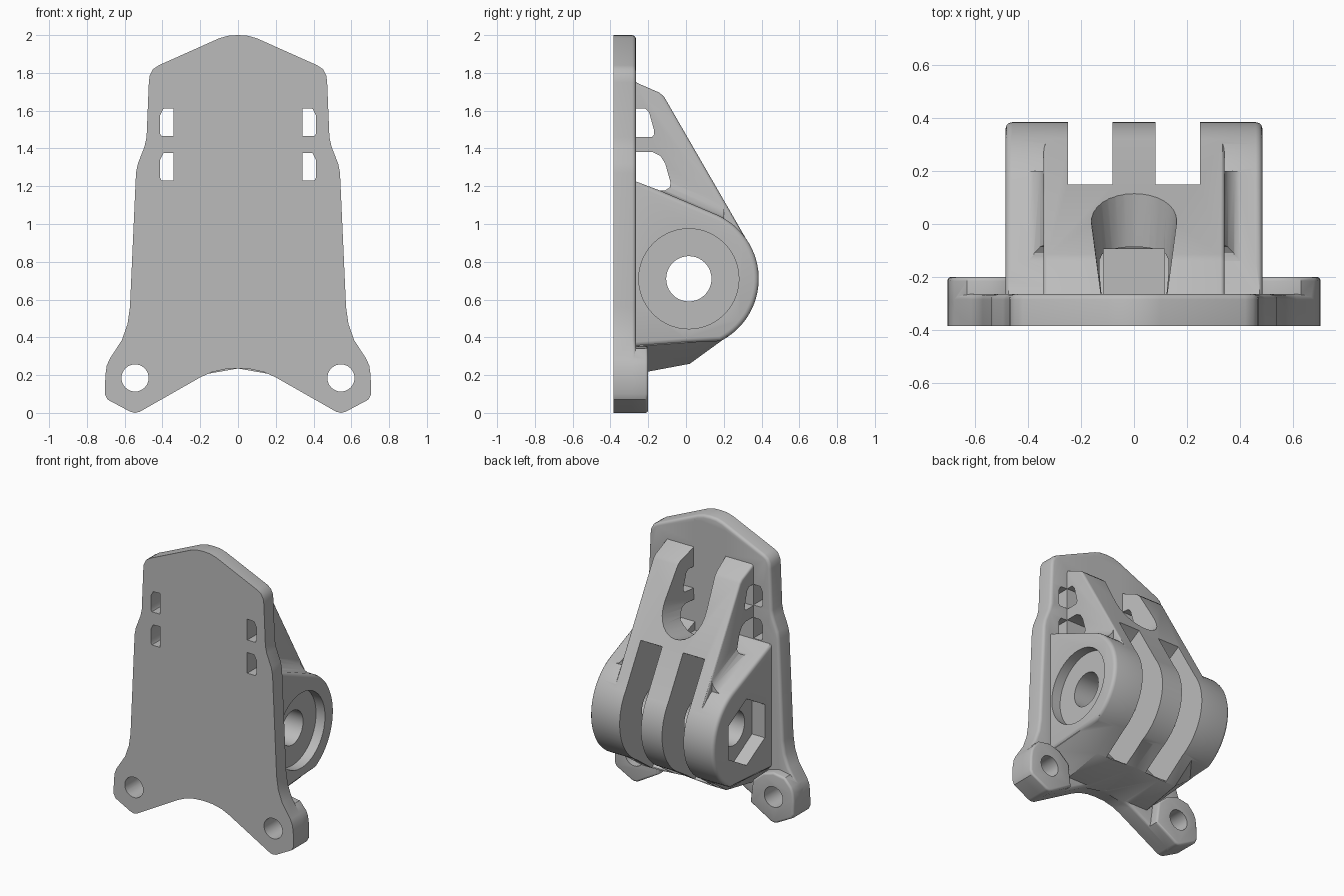
import bpy, bmesh
from math import cos, sin, radians, pi

if "Cube" in bpy.data.objects:
    bpy.data.objects.remove(bpy.data.objects["Cube"], do_unlink=True)

grey = bpy.data.materials.new("plain_grey")
grey.use_nodes = True
grey.diffuse_color = (0.5, 0.5, 0.5, 1)
grey.node_tree.nodes["Principled BSDF"].inputs["Base Color"].default_value = (0.5, 0.5, 0.5, 1)

PIVOT = (0.015, 0.71)
FRONT, BACK = -0.385, -0.265


def loft(name, axis, sections, bevel=(), width=0.025):
    """Join outlines at positions along x or y; round the rims of the caps listed in bevel."""
    bm = bmesh.new()
    rings = []
    for pos, pts in sections:
        rings.append([bm.verts.new((pos, a, b) if axis == "x" else (a, pos, b)) for a, b in pts])
    for lo, hi in zip(rings, rings[1:]):
        for i in range(len(lo)):
            j = (i + 1) % len(lo)
            bm.faces.new((lo[i], lo[j], hi[j], hi[i]))
    caps = [bm.faces.new(rings[0]), bm.faces.new(rings[-1])]
    bmesh.ops.recalc_face_normals(bm, faces=bm.faces)
    edges = [e for c in bevel for e in caps[c].edges]
    if edges:
        bmesh.ops.bevel(bm, geom=edges, offset=width, segments=3, profile=0.5, affect="EDGES")
    mesh = bpy.data.meshes.new(name)
    bm.to_mesh(mesh)
    bm.free()
    mesh.materials.append(grey)
    obj = bpy.data.objects.new(name, mesh)
    bpy.context.scene.collection.objects.link(obj)
    return obj


def prism(name, axis, lo, hi, pts, bevel=(), width=0.025):
    return loft(name, axis, [(lo, pts), (hi, pts)], bevel, width)


def arc(center, r, start, end, n):
    return [(center[0] + r * cos(radians(start + (end - start) * i / n)),
             center[1] + r * sin(radians(start + (end - start) * i / n))) for i in range(n + 1)]


def circle(center, r, n, turn=0):
    return arc(center, r, turn, turn + 360, n)[:-1]


def box(a0, a1, b0, b1):
    return [(a0, b0), (a1, b0), (a1, b1), (a0, b1)]


def flip(pts):
    return [(-a, b) for a, b in pts]


def raised(pts, dz):
    return [(a, b + dz) for a, b in pts]


# Back plate: half outline mirrored about the centre line
half = [(0.05, 1.997), (0.1, 1.983), (0.42, 1.84), (0.45, 1.82), (0.468, 1.785), (0.472, 1.75),
        (0.484, 1.46), (0.495, 1.41), (0.53, 1.32), (0.54, 1.27), (0.572, 0.56), (0.585, 0.47),
        (0.615, 0.385), (0.68, 0.285), (0.695, 0.25), (0.702, 0.2), (0.705, 0.1), (0.69, 0.07),
        (0.57, 0.006), (0.545, 0.0), (0.52, 0.006), (0.2, 0.188), (0.14, 0.215), (0.07, 0.231)]
outline = [(0, 2.0)] + half + [(0, 0.235)] + flip(half)[::-1]
mount = prism("pivot_mount", "y", FRONT, BACK, outline, bevel=(1,), width=0.02)

adds, cuts = [], []

# Thick mounting ears at the lower corners
ear = half[13:21] + [(0.36, 0.1), (0.38, 0.26), (0.46, 0.33), (0.54, 0.355), (0.63, 0.34)]
for side, pts in (("left", ear), ("right", flip(ear))):
    adds.append(prism(side + "_ear", "y", -0.33, -0.2, pts, bevel=(1,), width=0.015))

# Pivot housing: a round nose blended into the plate
housing = [(-0.3, 1.246)] + arc(PIVOT, 0.37, 67, -63, 28) + [(0, 0.37), (-0.3, 0.348)]
adds.append(prism("pivot_housing", "x", -0.485, 0.485, housing, bevel=(0, 1)))

# Sloping rib block that becomes the two upper arms
rib = [(-0.3, 1.775), (-0.255, 1.745), (-0.14, 1.695), (-0.115, 1.672),
       (0.332, 0.897), (0.2, 0.7), (-0.3, 0.7)]
adds.append(prism("arm_block", "x", -0.342, 0.342, rib, bevel=(0, 1), width=0.015))

# Fillet between the arms and the housing shoulders
shoulder = [(-0.3, 1.24), (0.2, 1.025), (0.2, 0.8), (-0.3, 0.8)]
fillet = [(0.415, 0), (0.38, 0.016), (0.355, 0.045), (0.335, 0.09)]
adds.append(loft("shoulder_fillet", "x", [(-x, raised(shoulder, d)) for x, d in fillet]
                 + [(x, raised(shoulder, d)) for x, d in fillet[::-1]]))

# Tapered skirt beneath the housing
top = [(0.22, 0.405), (0.1, 0.6), (-0.3, 0.6)]
outer = [(-0.3, 0.35), (0.0, 0.372)] + top
inner = [(-0.3, 0.2), (0.02, 0.26)] + top
middle = [(-0.3, 0.235), (0.02, 0.275)] + top
adds.append(loft("lower_skirt", "x", [(-0.475, outer), (-0.33, inner), (-0.2, inner), (0, middle),
                                      (0.2, inner), (0.33, inner), (0.475, outer)]))

# Bolt bore with a round recess on one side and a hexagonal one on the other
cuts.append(prism("bolt_bore", "x", -1, 1, circle(PIVOT, 0.12, 40)))
cuts.append(prism("round_recess", "x", 0.415, 0.6, circle(PIVOT, 0.265, 56)))
cuts.append(prism("hex_recess", "x", -0.6, -0.385, circle(PIVOT, 0.235, 6, 90)))

# Two slots that split the nose into three tines
slot = [(0.6, 1.215), (0.15, 1.215), (-0.1, 1.07), (-0.22, 0.9), (-0.22, 0.5),
        (-0.1, 0.36), (0.02, 0.27), (0.04, 0.1), (0.6, 0.1)]
for name, lo, hi in (("left_slot", 0.082, 0.25), ("right_slot", -0.25, -0.082)):
    cuts.append(prism(name, "x", lo, hi, slot))


# Rounded valley between the arms, with a deeper well at the plate
def valley(w, z):
    return [(w * cos(pi + pi * i / 16), z + 0.22 + 0.22 * sin(pi + pi * i / 16))
            for i in range(17)] + [(w, 2.1), (-w, 2.1)]


cuts.append(loft("arm_valley", "y", [(BACK, valley(0.125, 1.2)), (0.3, valley(0.2, 1.31))]))
cuts.append(prism("valley_well", "y", BACK, -0.095, box(-0.115, 0.115, 1.165, 1.5)))

# Side windows through the arms
upper = [(-0.265, 1.46), (-0.18, 1.46), (-0.168, 1.475), (-0.17, 1.5), (-0.195, 1.59),
         (-0.215, 1.612), (-0.265, 1.612)]
lower = [(-0.265, 1.225), (-0.14, 1.178), (-0.11, 1.178), (-0.085, 1.195), (-0.082, 1.22),
         (-0.11, 1.32), (-0.135, 1.36), (-0.175, 1.38), (-0.265, 1.38)]
for name, pts in (("upper_window", upper), ("lower_window", lower)):
    cuts.append(prism(name, "x", -0.6, 0.6, pts))

# Strap slots and screw holes through the plate
for s in (1, -1):
    for z in (1.23, 1.465):
        strap = [(0.342, z), (0.405, z), (0.413, z + 0.015), (0.413, z + 0.11),
                 (0.395, z + 0.145), (0.342, z + 0.147)]
        cuts.append(prism("strap_slot", "y", -0.5, -0.23, [(s * a, b) for a, b in strap]))
    cuts.append(prism("screw_hole", "y", -0.5, 0.1, circle((s * 0.545, 0.185), 0.072, 32)))

# Combine into one solid and drop the helpers
for helpers, operation in ((adds, "UNION"), (cuts, "DIFFERENCE")):
    for helper in helpers:
        helper.hide_render = True
        mod = mount.modifiers.new(helper.name, "BOOLEAN")
        mod.operation, mod.solver, mod.object = operation, "EXACT", helper
solid = bpy.data.meshes.new_from_object(mount.evaluated_get(bpy.context.evaluated_depsgraph_get()))
mount.modifiers.clear()
mount.data = solid
for helper in adds + cuts:
    bpy.data.objects.remove(helper, do_unlink=True)

bpy.ops.object.select_all(action="DESELECT")
mount.select_set(True)
bpy.context.view_layer.objects.active = mount
bpy.ops.object.shade_smooth_by_angle(angle=radians(32))
